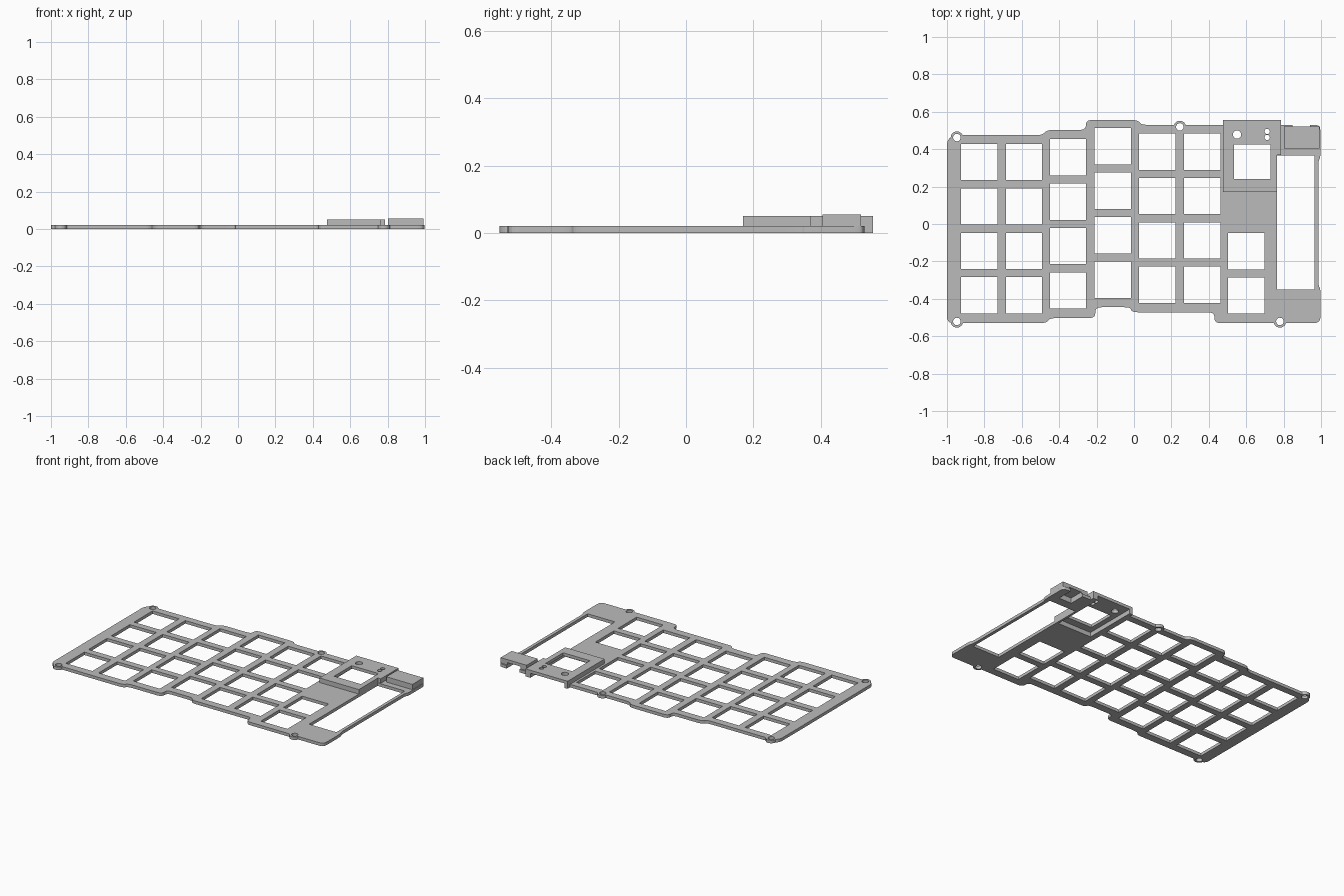
import bpy, bmesh
from math import cos, sin, tau
from mathutils import Vector

cube = bpy.data.objects.get("Cube")
if cube:
    bpy.data.objects.remove(cube, do_unlink=True)

grey = bpy.data.materials.new("plate grey")
grey.use_nodes = True
colour = (0.5, 0.5, 0.5, 1)
grey.diffuse_color = colour
grey.node_tree.nodes["Principled BSDF"].inputs["Base Color"].default_value = colour


def rounded(points, radius, steps=5):
    """Round every corner of a closed outline."""
    result = []
    pts = [Vector(p) for p in points]
    for i, p in enumerate(pts):
        a, b = pts[i - 1] - p, pts[(i + 1) % len(pts)] - p
        start = p + a.normalized() * min(radius, a.length * 0.45)
        end = p + b.normalized() * min(radius, b.length * 0.45)
        for k in range(steps + 1):
            t = k / steps
            result.append(start * (1 - t) ** 2 + p * 2 * t * (1 - t) + end * t ** 2)
    return result


def rect(x0, x1, y0, y1):
    return [(x0, y0), (x1, y0), (x1, y1), (x0, y1)]


def disc(x, y, r, n=24):
    return [(x + r * cos(tau * i / n), y + r * sin(tau * i / n)) for i in range(n)]


def add_prism(bm, points, z0, z1):
    face = bm.faces.new([bm.verts.new((p[0], p[1], z0)) for p in points])
    top = bmesh.ops.extrude_face_region(bm, geom=[face])["geom"]
    verts = [v for v in top if isinstance(v, bmesh.types.BMVert)]
    bmesh.ops.translate(bm, verts=verts, vec=(0, 0, z1 - z0))


def make(name, prisms):
    bm = bmesh.new()
    for prism in prisms:
        add_prism(bm, *prism)
    bmesh.ops.recalc_face_normals(bm, faces=bm.faces)
    mesh = bpy.data.meshes.new(name)
    bm.to_mesh(mesh)
    bm.free()
    mesh.materials.append(grey)
    obj = bpy.data.objects.new(name, mesh)
    bpy.context.collection.objects.link(obj)
    return obj


def combine(target, tool, operation):
    """Apply a boolean and discard the tool."""
    mod = target.modifiers.new(operation, 'BOOLEAN')
    mod.operation, mod.object, mod.solver = operation, tool, 'EXACT'
    bpy.context.view_layer.update()
    graph = bpy.context.evaluated_depsgraph_get()
    mesh = bpy.data.meshes.new_from_object(target.evaluated_get(graph))
    target.modifiers.clear()
    target.data = mesh
    bpy.data.objects.remove(tool, do_unlink=True)


THICK = 0.02

# Stepped outline of the plate, following the staggered columns
outline = [
    (-1, -.53), (-.47, -.53), (-.45, -.503), (-.207, -.503), (-.207, -.445),
    (-.018, -.445), (-.012, -.472), (.43, -.472), (.43, -.53), (.997, -.53),
    (.997, -.345), (.986, -.33), (.986, .34), (.997, .355), (.997, .515),
    (.985, .53), (.04, .53), (.02, .556), (-.257, .556), (-.257, .503),
    (-.465, .503), (-.49, .475), (-.96, .475), (-1, .45),
]
plate = make("key_plate", [(rounded(outline, .035), 0, THICK)])

# Screw bosses on the rim
screws = [(-.947, .462), (-.947, -.521), (.245, .519), (.78, -.521)]
for x, y in screws:
    combine(plate, make("boss", [(disc(x, y, .033), 0, THICK)]), 'UNION')

# Raised housing over the corner switch, and the connector cover beside it
housing = [(.477, .17), (.765, .17), (.765, .37), (.785, .37), (.785, .556), (.477, .556)]
combine(plate, make("housing", [(housing, 0, .05)]), 'UNION')
combine(plate, make("cover", [(rect(.802, .992, .405, .52), 0, .055)]), 'UNION')

# Switch openings: column centre, top row centre, number of rows
PITCH, HALF = .2375, .097
columns = [(-.828, .331, 4), (-.588, .331, 4), (-.353, .357, 4),
           (-.113, .415, 4), (.125, .387, 4), (.365, .387, 4), (.6, -.145, 2)]
cuts = []
for x, top, rows in columns:
    for row in range(rows):
        y = top - row * PITCH
        cuts.append((rect(x - HALF, x + HALF, y - HALF, y + HALF), -1, 1))

# Controller window and screw holes
cuts.append((rect(.765, .965, -.35, .365), -1, 1))
cuts += [(disc(x, y, .02), -1, 1) for x, y in screws]
combine(plate, make("openings", cuts), 'DIFFERENCE')

# Hollow undersides, open at the back
hollows = [(rect(.5, .75, .19, .7), -1, .03), (rect(.848, .942, .425, .7), -1, .035)]
combine(plate, make("hollows", hollows), 'DIFFERENCE')

# Openings through the housing roof
roof = [(rect(.535, .731, .24, .424), -1, 1), (disc(.551, .478, .022), -1, 1),
        (disc(.712, .495, .014), -1, 1), (disc(.712, .463, .014), -1, 1)]
combine(plate, make("roof_openings", roof), 'DIFFERENCE')

# Narrow slot between the housing and the cover stays flat-shaded
plate.data.shade_flat()
